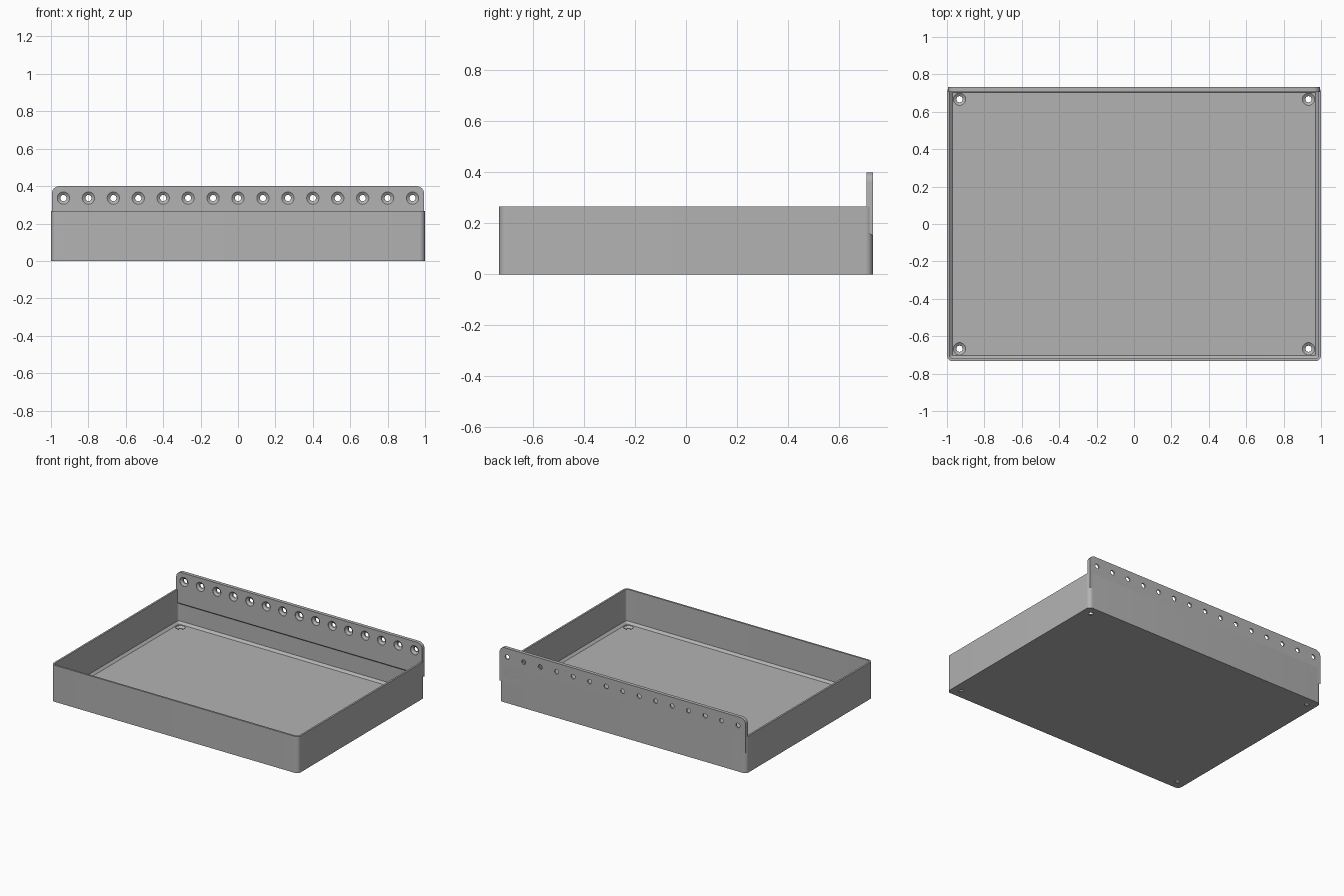
import bpy, bmesh, math

cube = bpy.data.objects.get("Cube")
if cube:
    bpy.data.objects.remove(cube, do_unlink=True)

HALF_X, HALF_Y = 1.0, 0.733
WALL, FLOOR, RIM = 0.0133, 0.02, 0.267
PLATE_FRONT, PLATE_TOP, PLATE_HALF = 0.707, 0.4, 0.995

grey = bpy.data.materials.new("plain grey")
grey.use_nodes = True
colour = (0.45, 0.45, 0.45, 1)
grey.diffuse_color = colour
grey.node_tree.nodes["Principled BSDF"].inputs["Base Color"].default_value = colour


def arc(cx, cy, r, start, steps=8):
    """Quarter-turn arc points, anticlockwise from the start angle."""
    angles = [math.radians(start + 90 * i / steps) for i in range(steps + 1)]
    return [(cx + r * math.cos(a), cy + r * math.sin(a)) for a in angles]


def rounded_ring(inset, r, z):
    x, y = HALF_X - inset - r, HALF_Y - inset - r
    corners = [(x, y, 0), (-x, y, 90), (-x, -y, 180), (x, -y, 270)]
    return [(px, py, z) for cx, cy, a in corners for px, py in arc(cx, cy, r, a)]


def loft(name, rings):
    """Join matching rings into a closed, capped solid."""
    bm = bmesh.new()
    loops = [[bm.verts.new(p) for p in ring] for ring in rings]
    for a, b in zip(loops, loops[1:]):
        for i in range(len(a)):
            j = (i + 1) % len(a)
            bm.faces.new((a[i], a[j], b[j], b[i]))
    bm.faces.new(loops[0][::-1])
    bm.faces.new(loops[-1])
    bmesh.ops.recalc_face_normals(bm, faces=bm.faces)
    mesh = bpy.data.meshes.new(name)
    bm.to_mesh(mesh)
    bm.free()
    obj = bpy.data.objects.new(name, mesh)
    bpy.context.collection.objects.link(obj)
    mesh.materials.append(grey)
    return obj


def screw_cutter(depth):
    """Countersunk hole along z, with its wide mouth at z = 0."""
    sections = [(-depth - 0.02, 0.0165), (-0.015, 0.0165), (-0.003, 0.033), (0.02, 0.033)]
    turns = [2 * math.pi * i / 32 for i in range(32)]
    return loft("screw_hole_cutter",
                [[(r * math.cos(a), r * math.sin(a), z) for a in turns] for z, r in sections])


def drill(target, depth, places, tilt=0):
    """Cut a countersunk hole at every place, then tidy up the cutters."""
    for place in places:
        cutter = screw_cutter(depth)
        cutter.hide_render = True
        cutter.location = place
        cutter.rotation_euler.x = tilt
        mod = target.modifiers.new("hole", 'BOOLEAN')
        mod.operation, mod.solver, mod.object = 'DIFFERENCE', 'EXACT', cutter
        bpy.ops.object.select_all(action='DESELECT')
        bpy.context.view_layer.objects.active = target
        target.select_set(True)
        bpy.ops.object.modifier_apply(modifier=mod.name)
        bpy.data.objects.remove(cutter, do_unlink=True)
    bpy.ops.object.shade_smooth_by_angle(angle=math.radians(25))


# Open tray with rounded corners and a bevel where walls meet floor
tray = loft("tray", [
    rounded_ring(0, 0.03, 0),
    rounded_ring(0, 0.03, RIM),
    rounded_ring(WALL, 0.017, RIM),
    rounded_ring(WALL, 0.017, FLOOR + 0.016),
    rounded_ring(WALL + 0.016, 0.006, FLOOR),
])
drill(tray, FLOOR, [(sx * 0.933, sy * 0.667, FLOOR) for sx in (-1, 1) for sy in (-1, 1)])


# Mounting plate along the back, with a sloping underside
def plate_ring(y, bottom):
    r = 0.04
    x, z = PLATE_HALF - r, PLATE_TOP - r
    outline = [(-PLATE_HALF, bottom), (PLATE_HALF, bottom)]
    outline += arc(x, z, r, 0) + arc(-x, z, r, 90)
    return [(px, y, pz) for px, pz in outline]


plate = loft("back_mounting_plate",
             [plate_ring(PLATE_FRONT, 0.172), plate_ring(HALF_Y, 0.15)])
drill(plate, HALF_Y - PLATE_FRONT,
      [((i - 7) * 2 / 15, PLATE_FRONT, 0.336) for i in range(15)], math.pi / 2)
